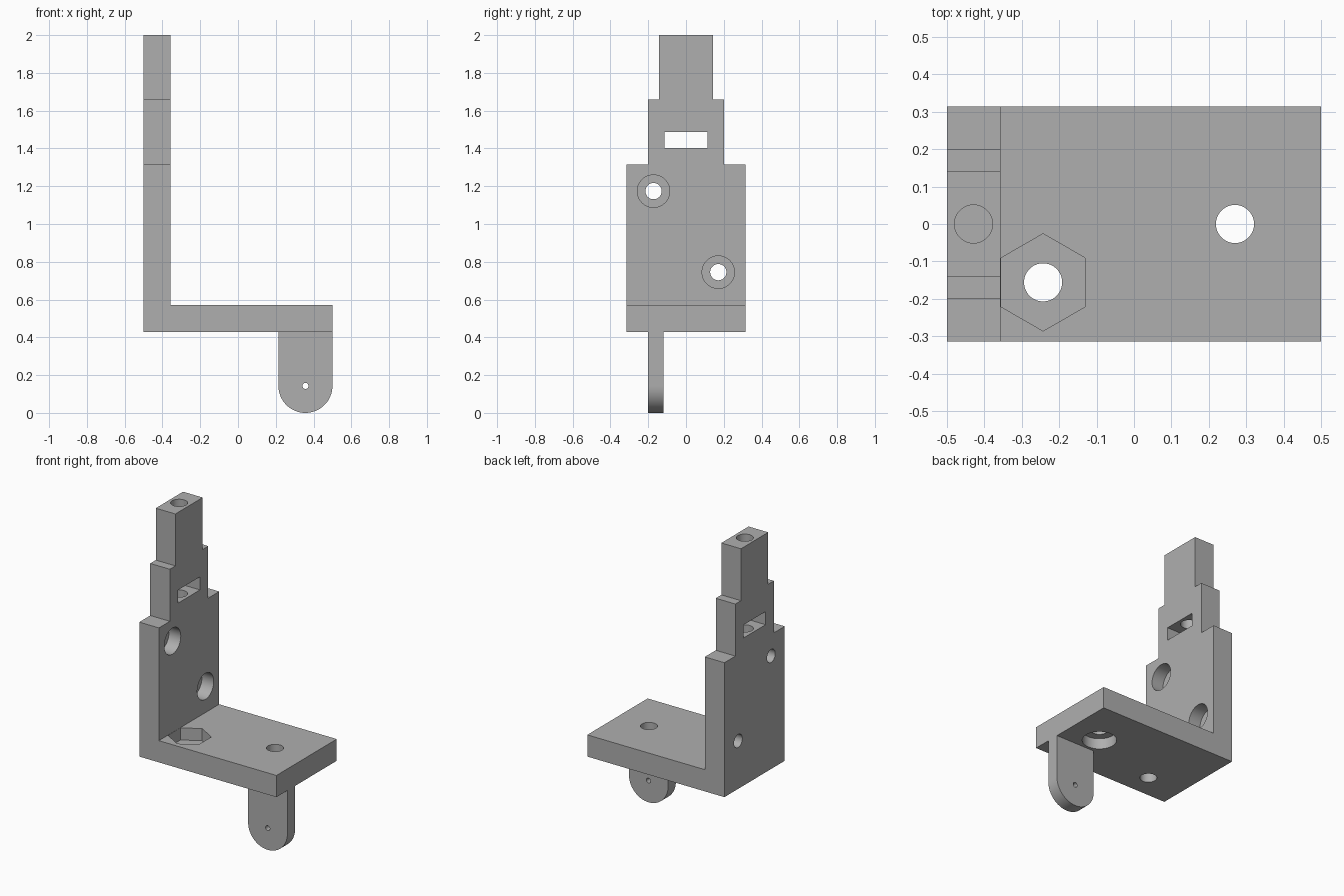
import bpy, bmesh
from math import pi, cos, sin, radians
from mathutils import Vector, Matrix

cube = bpy.data.objects.get("Cube")
if cube:
    bpy.data.objects.remove(cube, do_unlink=True)

grey = bpy.data.materials.new("plain grey")
grey.use_nodes = True
colour = (0.43, 0.43, 0.43, 1)
grey.diffuse_color = colour
grey.node_tree.nodes["Principled BSDF"].inputs["Base Color"].default_value = colour

T = 0.143                    # plate thickness
BASE, FLOOR = 0.429, 0.572   # underside and top of the shelf
WALL_X = -0.5 + T            # inner face of the wall
HALF = 0.314                 # half depth of the bracket


def finish(name, bm):
    bmesh.ops.recalc_face_normals(bm, faces=bm.faces)
    mesh = bpy.data.meshes.new(name)
    bm.to_mesh(mesh)
    bm.free()
    mesh.materials.append(grey)
    obj = bpy.data.objects.new(name, mesh)
    bpy.context.collection.objects.link(obj)
    return obj


def extrude_xz(name, outline, y0, y1):
    bm = bmesh.new()
    face = bm.faces.new([bm.verts.new((x, y0, z)) for x, z in outline])
    new = bmesh.ops.extrude_face_region(bm, geom=[face])["geom"]
    bmesh.ops.translate(bm, vec=(0, y1 - y0, 0),
                        verts=[v for v in new if isinstance(v, bmesh.types.BMVert)])
    return finish(name, bm)


def box(name, lo, hi):
    return extrude_xz(name, [(lo[0], lo[2]), (hi[0], lo[2]), (hi[0], hi[2]), (lo[0], hi[2])],
                      lo[1], hi[1])


def rod(name, start, end, radius, sides=48, spin=0):
    a, b = Vector(start), Vector(end)
    bm = bmesh.new()
    turn = (b - a).to_track_quat('Z', 'Y').to_matrix().to_4x4()
    bmesh.ops.create_cone(bm, cap_ends=True, segments=sides, radius1=radius, radius2=radius,
                          depth=(b - a).length,
                          matrix=Matrix.Translation((a + b) / 2) @ turn @ Matrix.Rotation(spin, 4, 'Z'))
    return finish(name, bm)


def combine(target, other, operation):
    mod = target.modifiers.new(other.name, 'BOOLEAN')
    mod.operation, mod.solver, mod.object = operation, 'EXACT', other
    bpy.context.view_layer.objects.active = target
    bpy.ops.object.modifier_apply(modifier=mod.name)
    bpy.data.objects.remove(other, do_unlink=True)


# L-shaped body: upright wall and shelf
bracket = extrude_xz("bracket", [(-0.5, BASE), (0.5, BASE), (0.5, FLOOR), (WALL_X, FLOOR),
                                 (WALL_X, 2), (-0.5, 2)], -HALF, HALF)

# Rounded hanging tab, overlapping into the shelf
arc = [(0.357 + T * cos(pi + pi * i / 32), T + T * sin(pi + pi * i / 32)) for i in range(33)]
tab = extrude_xz("tab", arc + [(0.5, 0.5), (0.214, 0.5)], -0.2, -0.12)
combine(bracket, tab, 'UNION')

# Stepped shoulders on both edges of the wall
cutters = []
for side in (-1, 1):
    for half_width, z in ((0.2, 1.315), (0.142, 1.658)):
        y0, y1 = sorted((side * half_width, side * 0.5))
        cutters.append(box("shoulder_cut", (-0.6, y0, z), (-0.3, y1, 2.1)))

# Slot through the neck and the blind bore down from the top
cutters.append(box("slot_cut", (-0.6, -0.114, 1.402), (-0.3, 0.114, 1.488)))
cutters.append(rod("top_bore", (-0.429, 0, 2.1), (-0.429, 0, 1.315), 0.051))

# Counterbored screw holes in the wall
for y, z in ((-0.172, 1.174), (0.171, 0.745)):
    cutters.append(rod("screw_hole", (-0.6, y, z), (-0.3, y, z), 0.043))
    cutters.append(rod("screw_recess", (WALL_X - 0.086, y, z), (-0.3, y, z), 0.086))

# Shelf holes: one recessed from below, one with a hexagonal pocket on top
for x, y in ((0.27, 0), (-0.243, -0.156)):
    cutters.append(rod("shelf_hole", (x, y, 0.3), (x, y, 0.7), 0.051))
cutters.append(rod("round_recess", (0.27, 0, 0.3), (0.27, 0, BASE + 0.07), 0.103))
cutters.append(rod("nut_pocket", (-0.243, -0.156, FLOOR - 0.08), (-0.243, -0.156, 0.7),
                   0.13, sides=6))

# Pin hole through the tab
cutters.append(rod("pin_hole", (0.357, -0.3, T), (0.357, 0, T), 0.016, sides=24))

for cutter in cutters:
    combine(bracket, cutter, 'DIFFERENCE')

bracket.select_set(True)
bpy.context.view_layer.objects.active = bracket
bpy.ops.object.shade_smooth_by_angle(angle=radians(30))
